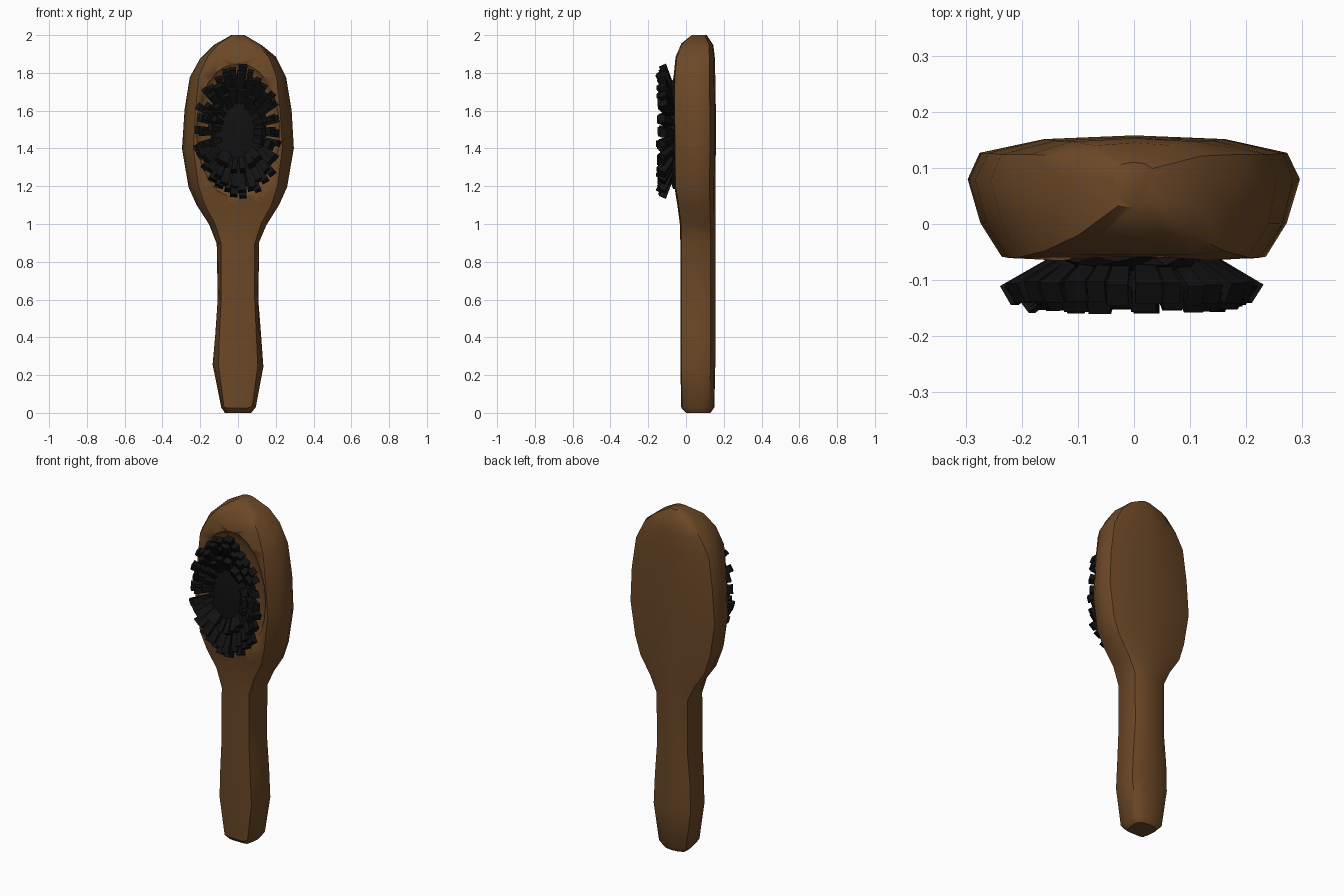
import bpy, bmesh, math, random
from mathutils import Vector

random.seed(4)
cube = bpy.data.objects.get("Cube")
if cube:
    bpy.data.objects.remove(cube, do_unlink=True)


def material(name, colour):
    m = bpy.data.materials.new(name)
    m.use_nodes = True
    m.diffuse_color = colour
    bsdf = m.node_tree.nodes["Principled BSDF"]
    bsdf.inputs["Base Color"].default_value = colour
    bsdf.inputs["Roughness"].default_value = 0.8
    return m


wood = material("brown wood", (0.15, 0.065, 0.02, 1))
black = material("black bristle", (0.006, 0.006, 0.006, 1))


def make_object(name, bm, mat, angle):
    bmesh.ops.recalc_face_normals(bm, faces=bm.faces)
    mesh = bpy.data.meshes.new(name)
    bm.to_mesh(mesh)
    bm.free()
    mesh.materials.append(mat)
    ob = bpy.data.objects.new(name, mesh)
    bpy.context.collection.objects.link(ob)
    bpy.ops.object.select_all(action='DESELECT')
    bpy.context.view_layer.objects.active = ob
    ob.select_set(True)
    bpy.ops.object.shade_smooth_by_angle(angle=math.radians(angle))
    return ob


# Wooden body: lofted sections of height, half width, front y, back y
stations = [(0, .07, 0, .13), (.03, .095, -.025, .15), (.25, .135, -.03, .155),
            (.42, .125, -.03, .155), (.6, .112, -.03, .155), (.9, .113, -.03, .155),
            (1, .155, -.032, .155), (1.1, .225, -.045, .155), (1.2, .265, -.062, .155),
            (1.4, .297, -.065, .158), (1.6, .285, -.067, .158), (1.78, .258, -.066, .155),
            (1.88, .205, -.055, .153), (1.95, .13, -.025, .145), (2, .035, .03, .11)]
half = [(0, 0), (.5, 0), (.8, .03), (.93, .3), (1, .65), (.93, .86), (.55, .97), (0, 1)]
outline = half + [(-x, y) for x, y in half[-2:0:-1]]
bm = bmesh.new()
rings = []
for i, (z, w, front, back) in enumerate(stations):
    ring = []
    for x, y in outline:
        j = 0 if i in (0, len(stations) - 1) else 0.006
        dx, dz = random.uniform(-j, 0), random.uniform(-j, j)
        ring.append(bm.verts.new((x * (w + dx), front + y * (back - front), z + dz)))
    rings.append(ring)
n = len(outline)
for a, b in zip(rings, rings[1:]):
    for k in range(n):
        bm.faces.new((a[k], a[(k + 1) % n], b[(k + 1) % n], b[k]))
bm.faces.new(rings[0])
bm.faces.new(rings[-1])
body = make_object("brush_body", bm, wood, 40)

# Shallow oval hollow that holds the bristles
bm = bmesh.new()
bmesh.ops.create_uvsphere(bm, u_segments=24, v_segments=12, radius=1)
for v in bm.verts:
    v.co = Vector((v.co.x * .225, v.co.y * .05 - .066, v.co.z * .365 + 1.49))
cutter = make_object("hollow_cutter", bm, wood, 40)
cutter.hide_render = True
mod = body.modifiers.new("hollow", 'BOOLEAN')
mod.operation = 'DIFFERENCE'
mod.solver = 'EXACT'
mod.object = cutter
bpy.context.view_layer.objects.active = body
bpy.ops.object.modifier_apply(modifier=mod.name)
bpy.data.objects.remove(cutter, do_unlink=True)

# Dense bristle core in the hollow
bm = bmesh.new()
bmesh.ops.create_icosphere(bm, subdivisions=3, radius=1)
for v in bm.verts:
    s = random.uniform(.93, 1.05)
    v.co = Vector((v.co.x * .15 * s, v.co.y * .05 * s - .06, v.co.z * .3 * s + 1.48))
make_object("bristle_core", bm, black, 20)


# Splayed tufts: flared four-sided wedges from an oval root to an oval tip line
def tuft(bm, root, tip, wide):
    d = (tip - root).normalized()
    side = d.cross(Vector((0, 1, 0))).normalized()
    up = side.cross(d)
    ends = []
    for p, w, t in ((root, wide * .6, .012), (tip, wide, .02)):
        ends.append([bm.verts.new(p + side * w * a + up * t * b)
                     for a, b in ((-1, -1), (1, -1), (1, 1), (-1, 1))])
    for k in range(4):
        m = (k + 1) % 4
        bm.faces.new((ends[0][k], ends[0][m], ends[1][m], ends[1][k]))
    bm.faces.new(ends[0])
    bm.faces.new(ends[1])


bm = bmesh.new()
# rows: count, root scale, tip scale, tip depth
for count, r0, r1, depth in ((30, .5, .97, -.125), (26, .4, .86, -.137), (18, .25, .62, -.132)):
    for k in range(count):
        a = math.tau * (k + random.uniform(-.2, .2)) / count
        reach = r1 * random.uniform(.9, 1.02)
        c, s = math.cos(a), math.sin(a)
        root = Vector((c * .235 * r0, -.055, 1.49 + s * .37 * r0))
        tip = Vector((c * .235 * reach, depth + random.uniform(-.006, .006),
                      1.49 + s * .37 * reach))
        tuft(bm, root, tip, random.uniform(.014, .024))
make_object("bristle_tufts", bm, black, 20)
